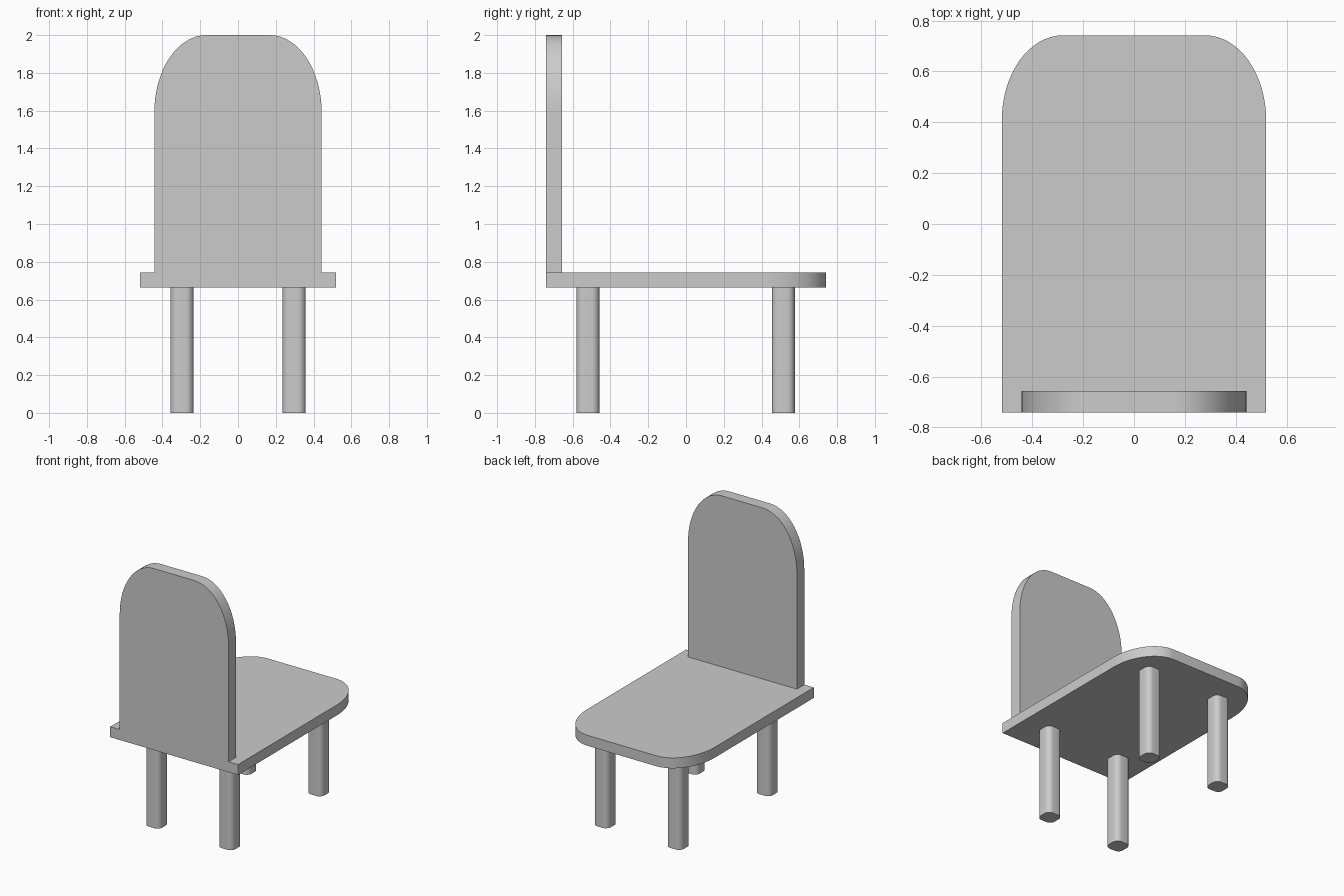
import bpy
import bmesh
from math import sin, cos, pi, radians
from mathutils import Matrix, Vector

cube = bpy.data.objects.get("Cube")
if cube:
    bpy.data.objects.remove(cube, do_unlink=True)

GREY = (0.6, 0.6, 0.6, 1)
grey = bpy.data.materials.new("plain_grey")
grey.use_nodes = True
grey.diffuse_color = GREY
grey.node_tree.nodes["Principled BSDF"].inputs["Base Color"].default_value = GREY


def rounded_outline(half_w, low, high, rx, ry, round_low=False, steps=16):
    """Outline with elliptical corners at the high end, optionally at both."""
    arc = [(half_w - rx + rx * cos(a), high - ry + ry * sin(a))
           for a in (pi / 2 * i / steps for i in range(steps + 1))]
    pts = arc + [(-x, y) for x, y in reversed(arc)]
    if round_low:
        pts += [(-x, low + high - y) for x, y in pts]
    else:
        pts += [(-half_w, low), (half_w, low)]
    return pts


def slab(name, outline, depth, matrix):
    """Extrude a flat outline and place it with the matrix."""
    bm = bmesh.new()
    face = bm.faces.new([bm.verts.new((x, y, 0)) for x, y in outline])
    out = bmesh.ops.extrude_face_region(bm, geom=[face])
    top = [v for v in out["geom"] if isinstance(v, bmesh.types.BMVert)]
    bmesh.ops.translate(bm, verts=top, vec=Vector((0, 0, depth)))
    bmesh.ops.transform(bm, matrix=matrix, verts=bm.verts)
    bmesh.ops.recalc_face_normals(bm, faces=bm.faces)
    mesh = bpy.data.meshes.new(name)
    bm.to_mesh(mesh)
    bm.free()
    mesh.materials.append(grey)
    obj = bpy.data.objects.new(name, mesh)
    bpy.context.collection.objects.link(obj)
    bpy.ops.object.select_all(action='DESELECT')
    obj.select_set(True)
    bpy.context.view_layer.objects.active = obj
    bpy.ops.object.shade_smooth_by_angle(angle=radians(30))
    return obj


SEAT_BOTTOM, SEAT_TOP = 0.665, 0.742

# Seat, rounded at the +y end
slab("seat", rounded_outline(0.52, -0.742, 0.742, 0.24, 0.335),
     SEAT_TOP - SEAT_BOTTOM, Matrix.Translation((0, 0, SEAT_BOTTOM)))

# Upright backrest, rounded at the top
slab("backrest", rounded_outline(0.443, SEAT_TOP, 2.0, 0.275, 0.41), 0.086,
     Matrix.Translation((0, -0.656, 0)) @ Matrix.Rotation(pi / 2, 4, 'X'))

# Four legs with rounded square sections
leg_outline = rounded_outline(0.061, -0.061, 0.061, 0.04, 0.04, True, 8)
for side, x in (("left", 0.297), ("right", -0.297)):
    for end, y in (("front", -0.52), ("back", 0.515)):
        slab(f"{end}_{side}_leg", leg_outline, SEAT_BOTTOM,
             Matrix.Translation((x, y, 0)))
